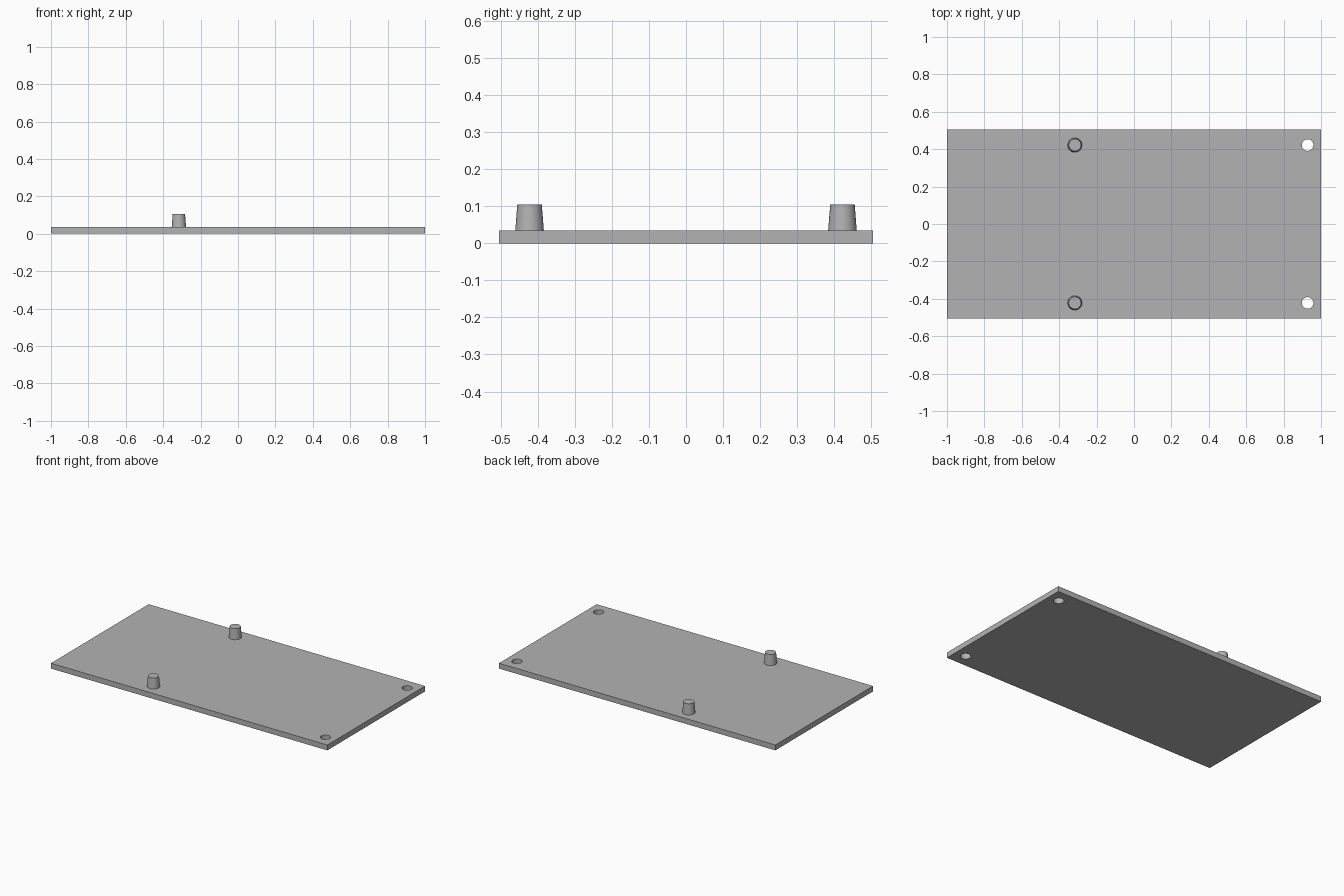
import bpy

if "Cube" in bpy.data.objects:
    bpy.data.objects.remove(bpy.data.objects["Cube"])

W, D, T = 2.0, 1.01, 0.035        # plate width, depth, thickness
ROW_Y = 0.422                     # pegs and holes sit at +/- this y
PEG_X, HOLE_X = -0.316, 0.928
PEG_TOP = 0.105

grey = bpy.data.materials.new("grey")
grey.diffuse_color = (0.45, 0.45, 0.45, 1)
grey.use_nodes = True
grey.node_tree.nodes["Principled BSDF"].inputs["Base Color"].default_value = grey.diffuse_color


def smooth(obj):
    bpy.ops.object.select_all(action='DESELECT')
    obj.select_set(True)
    bpy.context.view_layer.objects.active = obj
    bpy.ops.object.shade_smooth_by_angle()


# Flat plate
bpy.ops.mesh.primitive_cube_add(size=1, location=(0, 0, T / 2))
plate = bpy.context.object
plate.name = "plate"
plate.scale = (W, D, T)
bpy.ops.object.transform_apply(location=False, rotation=False, scale=True)
plate.data.materials.append(grey)

for side, y in (("front", -ROW_Y), ("back", ROW_Y)):
    # Round through hole near the right end
    bpy.ops.mesh.primitive_cylinder_add(vertices=48, radius=0.031, depth=0.2,
                                        location=(HOLE_X, y, T / 2))
    cutter = bpy.context.object
    cutter.name = side + "_hole_cutter"
    cutter.data.materials.append(grey)
    cut = plate.modifiers.new(side + "_hole", 'BOOLEAN')
    cut.operation = 'DIFFERENCE'
    cut.solver = 'EXACT'
    cut.object = cutter
    bpy.context.view_layer.objects.active = plate
    bpy.ops.object.modifier_apply(modifier=cut.name)
    bpy.data.objects.remove(cutter)

    # Tapered peg standing on the plate
    bpy.ops.mesh.primitive_cone_add(vertices=48, radius1=0.0385, radius2=0.033,
                                    depth=PEG_TOP - T,
                                    location=(PEG_X, y, (PEG_TOP + T) / 2))
    peg = bpy.context.object
    peg.name = side + "_peg"
    peg.data.materials.append(grey)
    smooth(peg)

smooth(plate)
